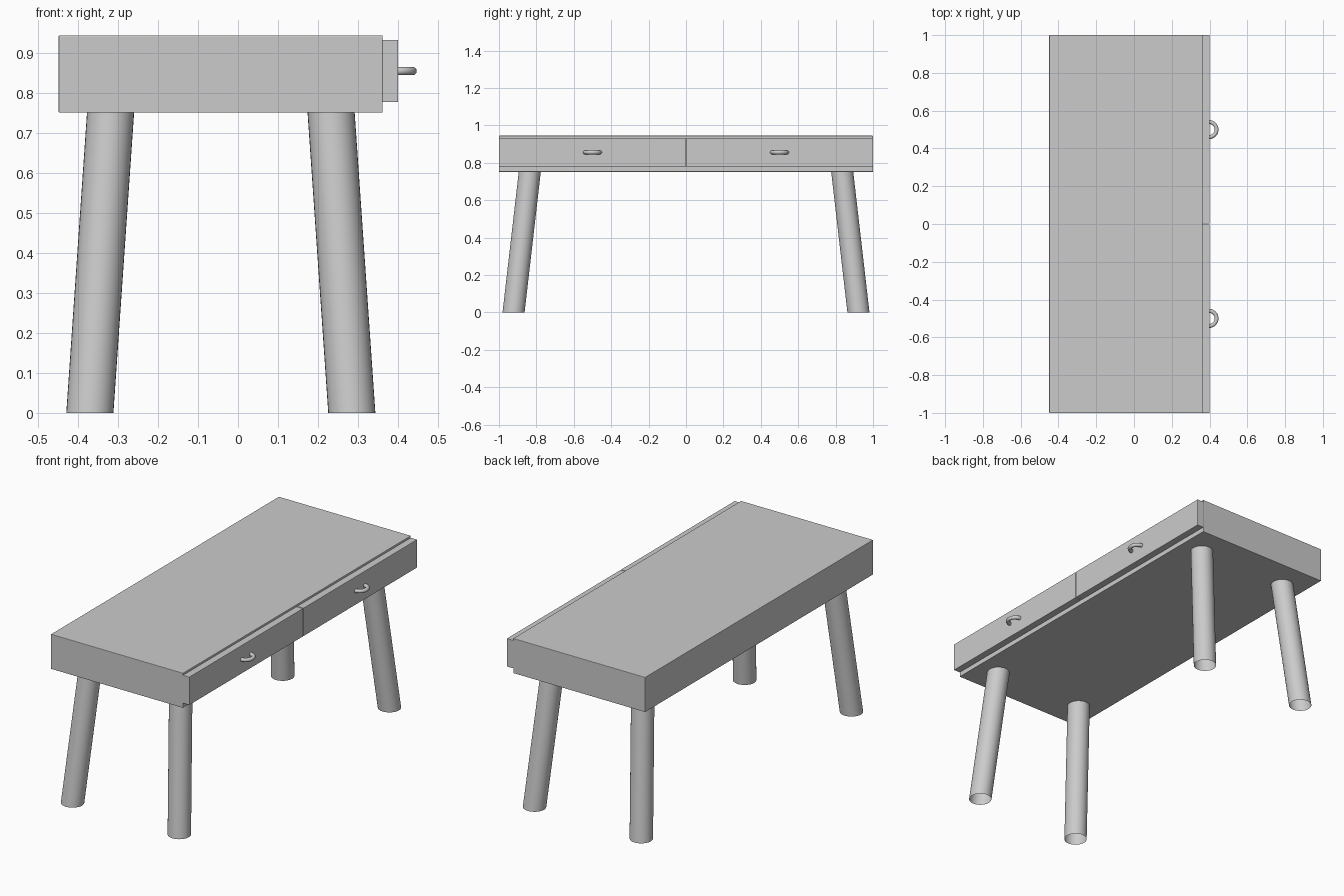
import bpy, bmesh
from mathutils import Vector

if "Cube" in bpy.data.objects:
    bpy.data.objects.remove(bpy.data.objects["Cube"])

CX = -0.043          # centre of the desk body in x
LEG_R = 0.059


def box(name, lo, hi, bevel):
    lo, hi = Vector(lo), Vector(hi)
    bpy.ops.mesh.primitive_cube_add(size=1, location=(lo + hi) / 2)
    ob = bpy.context.object
    ob.name = name
    ob.scale = hi - lo
    bpy.ops.object.transform_apply(location=False, rotation=False, scale=True)
    mod = ob.modifiers.new("soft_edges", 'BEVEL')
    mod.width = bevel
    mod.segments = 2
    return ob


def leg(name, bottom, top, sides=32):
    # open tube with level ends, slanted between two ring centres
    bm = bmesh.new()
    bmesh.ops.create_cone(bm, cap_ends=False, segments=sides,
                          radius1=LEG_R, radius2=LEG_R, depth=2)
    for v in bm.verts:
        c = Vector(top if v.co.z > 0 else bottom)
        v.co = Vector((v.co.x + c.x, v.co.y + c.y, c.z))
    for f in bm.faces:
        f.smooth = True
    me = bpy.data.meshes.new(name)
    bm.to_mesh(me)
    bm.free()
    ob = bpy.data.objects.new(name, me)
    bpy.context.collection.objects.link(ob)


# desk body
box("desk_body", (-0.449, -1, 0.752), (0.362, 1, 0.945), 0.002)

for side, s in (("left", -1), ("right", 1)):
    # drawer front
    y0, y1 = sorted((s * 0.002, s * 1.0))
    box(side + "_drawer_front", (0.361, y0, 0.778), (0.401, y1, 0.934), 0.002)

    # ring handle, half sunk into the drawer
    bpy.ops.mesh.primitive_torus_add(location=(0.397, s * 0.5, 0.856),
                                     major_radius=0.04, minor_radius=0.0105,
                                     major_segments=40, minor_segments=14)
    bpy.context.object.name = side + "_handle"
    bpy.ops.object.shade_smooth()

    # splayed legs
    for end, e in (("back", -1), ("front", 1)):
        leg(f"{end}_{side}_leg",
            (CX + e * 0.328, s * 0.922, 0),
            (CX + e * 0.276, s * 0.835, 0.754))
